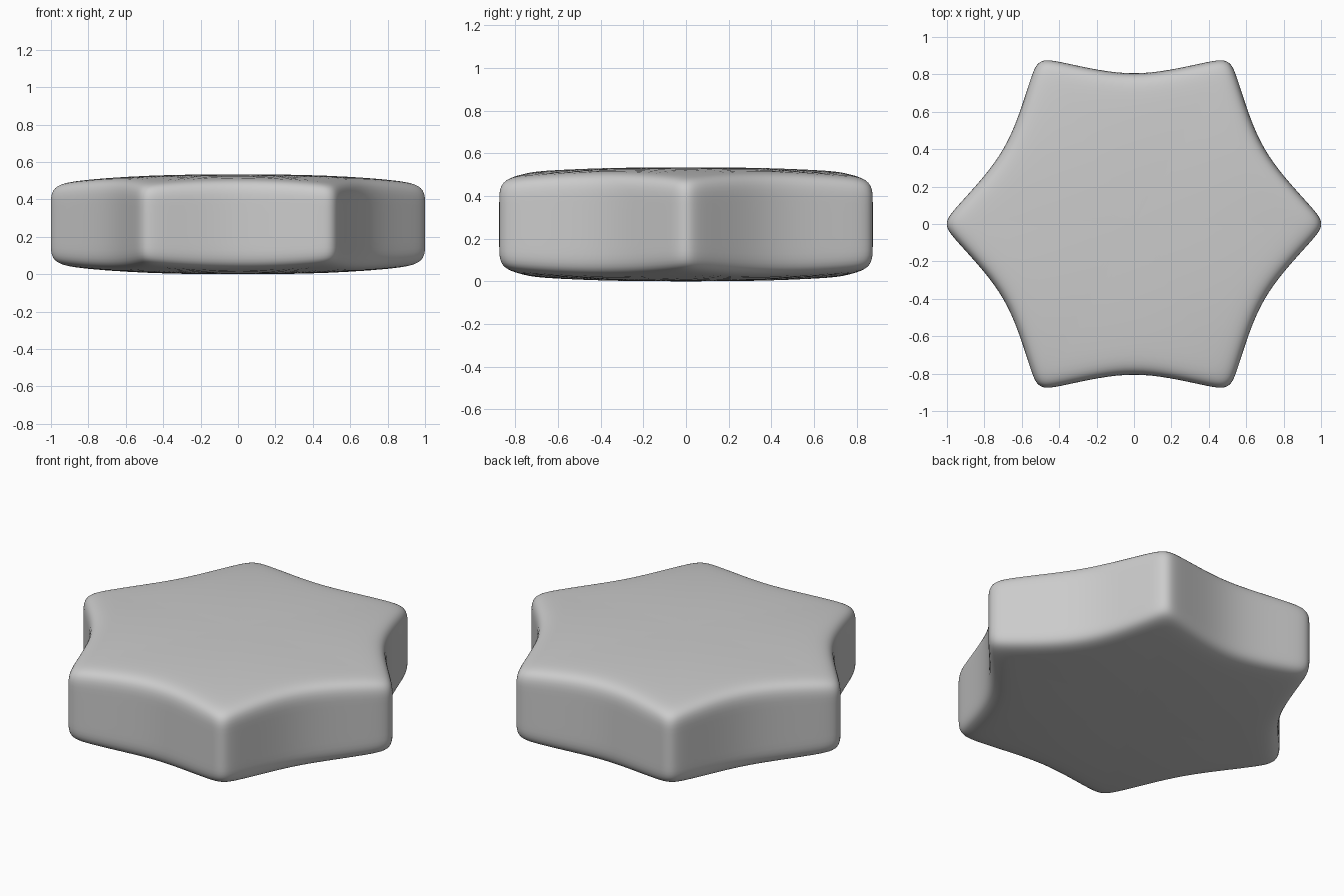
import bpy, bmesh
from math import radians, cos, sin

if "Cube" in bpy.data.objects:
    bpy.data.objects.remove(bpy.data.objects["Cube"])

MID = 0.267

# Half of one side of the star outline: (degrees from valley, radius)
half = [(0, 0.804), (7, 0.816), (13.6, 0.849), (19.5, 0.897),
        (24.8, 0.956), (26.9, 0.981), (28.6, 0.998), (30, 1.002)]
side = [(-a, r) for a, r in half[:0:-1]] + half[:-1]
outline = [(radians(30 + 60 * k + a), r) for k in range(6) for a, r in side]

# Edge profile: (fraction of outline, fraction of domed half height)
upper = [(0.25, 1), (0.5, 1), (0.75, 1), (0.88, 1), (0.93, 0.98),
         (0.965, 0.94), (0.99, 0.85), (1, 0.68), (1, 0.5)]
profile = upper + [(1, 0)] + [(f, -k) for f, k in reversed(upper)]


def dome(r):
    return 0.267 - 0.055 * r ** 3


bm = bmesh.new()
rings = []
for f, k in profile:
    rings.append([bm.verts.new((f * r * cos(a), f * r * sin(a), MID + k * dome(f * r)))
                  for a, r in outline])

# Skin the rings and close the domed top and bottom
n = len(outline)
for a, b in zip(rings, rings[1:]):
    for i in range(n):
        j = (i + 1) % n
        bm.faces.new((a[i], b[i], b[j], a[j]))
for ring, s in ((rings[0], 1), (rings[-1], -1)):
    c = bm.verts.new((0, 0, MID + s * dome(0)))
    for i in range(n):
        bm.faces.new((c, ring[i], ring[(i + 1) % n]))
bmesh.ops.recalc_face_normals(bm, faces=bm.faces)
for face in bm.faces:
    face.smooth = True

mesh = bpy.data.meshes.new("star_body")
bm.to_mesh(mesh)
bm.free()
star = bpy.data.objects.new("star_body", mesh)
bpy.context.collection.objects.link(star)

# Soften the whole shape
sub = star.modifiers.new("Smooth", 'SUBSURF')
sub.levels = sub.render_levels = 1
